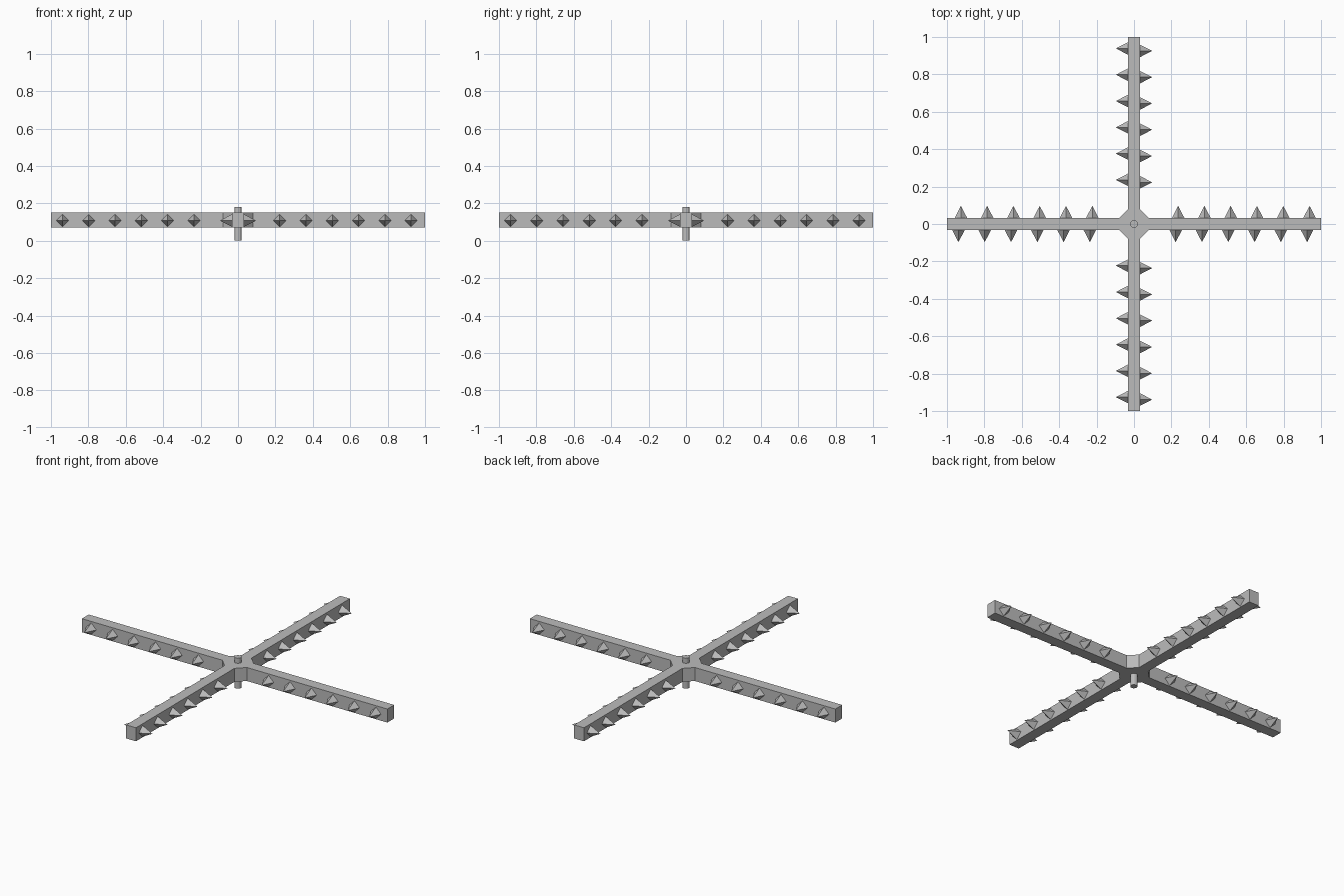
import bpy, bmesh, math
from mathutils import Matrix, Vector

if "Cube" in bpy.data.objects:
    bpy.data.objects.remove(bpy.data.objects["Cube"], do_unlink=True)

steel = bpy.data.materials.new("steel_grey")
steel.use_nodes = True
steel.diffuse_color = (0.5, 0.5, 0.5, 1)
steel.node_tree.nodes["Principled BSDF"].inputs["Base Color"].default_value = (0.5, 0.5, 0.5, 1)

HALF, BOTTOM, TOP, MIDDLE = 0.032, 0.07, 0.15, 0.108


def finish(name, bm):
    mesh = bpy.data.meshes.new(name)
    bmesh.ops.recalc_face_normals(bm, faces=bm.faces)
    bm.to_mesh(mesh)
    bm.free()
    mesh.materials.append(steel)
    obj = bpy.data.objects.new(name, mesh)
    bpy.context.collection.objects.link(obj)
    return obj


# Cross of four arms with a chamfered hub, extruded from one outline
bm = bmesh.new()
quarter = [(1, -HALF), (1, HALF), (0.08, HALF), (HALF, 0.08)]
outline = []
for turn in range(4):
    spin = Matrix.Rotation(turn * math.pi / 2, 3, "Z")
    outline += [bm.verts.new(spin @ Vector((x, y, BOTTOM))) for x, y in quarter]
base = bm.faces.new(outline)
top = bmesh.ops.extrude_face_region(bm, geom=[base])
lifted = [v for v in top["geom"] if isinstance(v, bmesh.types.BMVert)]
bmesh.ops.translate(bm, verts=lifted, vec=(0, 0, TOP - BOTTOM))
finish("cross_arms", bm)

# Central axle
bm = bmesh.new()
bmesh.ops.create_cone(bm, cap_ends=True, segments=12, radius1=0.02, radius2=0.02,
                      depth=0.18, matrix=Matrix.Translation((0, 0, 0.09)))
finish("axle", bm)


# Rows of four-sided spikes along both sides of each arm
def spike_row(name, turn, side, start):
    bm = bmesh.new()
    spin = Matrix.Rotation(turn * math.pi / 2, 4, "Z")
    tilt = Matrix.Rotation(-side * math.pi / 2, 4, "X")
    for i in range(6):
        place = Matrix.Translation((start + i * 0.1405, side * (HALF + 0.032), MIDDLE))
        bmesh.ops.create_cone(bm, cap_ends=True, segments=4, radius1=0.034, radius2=0,
                              depth=0.066, matrix=spin @ place @ tilt)
    bmesh.ops.remove_doubles(bm, verts=bm.verts, dist=0.0001)
    finish(name, bm)


for turn, arm in enumerate(("left", "back", "right", "front")):
    spike_row(arm + "_arm_spikes_a", turn, -1, 0.223)
    spike_row(arm + "_arm_spikes_b", turn, 1, 0.236)
